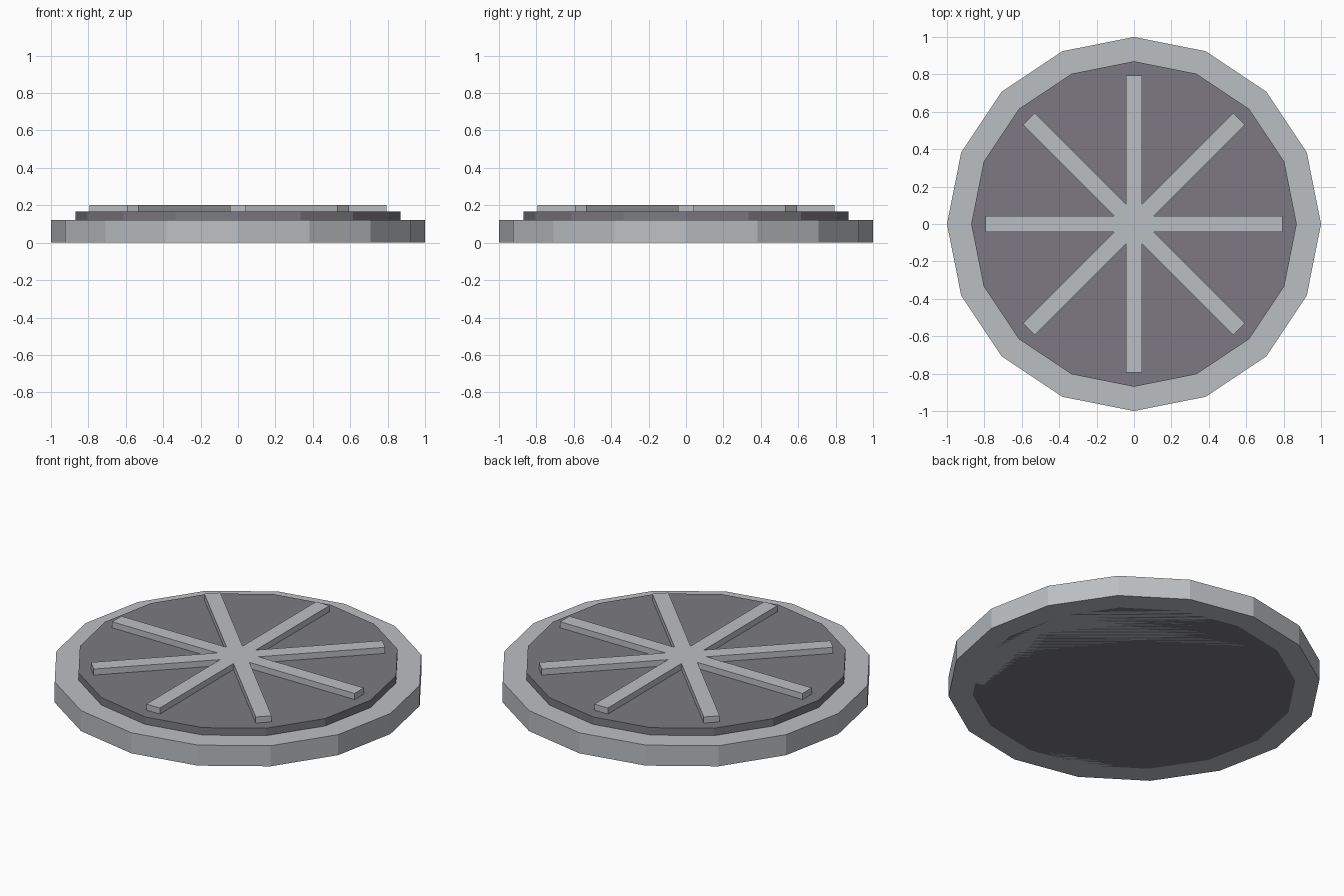
import bpy, math

if "Cube" in bpy.data.objects:
    bpy.data.objects.remove(bpy.data.objects["Cube"])

SIDES = 16

def material(name, color):
    m = bpy.data.materials.new(name)
    m.diffuse_color = (*color, 1)
    m.use_nodes = True
    m.node_tree.nodes["Principled BSDF"].inputs["Base Color"].default_value = m.diffuse_color
    return m

metal = material("light_metal", (0.50, 0.52, 0.54))
dark = material("dark_metal", (0.20, 0.195, 0.22))

def disc(name, radius, z0, z1, mat):
    bpy.ops.mesh.primitive_cylinder_add(vertices=SIDES, radius=radius, depth=z1 - z0,
                                        location=(0, 0, (z0 + z1) / 2))
    ob = bpy.context.object
    ob.name = name
    ob.data.materials.append(mat)
    return ob

def bar(name, angle, length, width, z0, z1):
    bpy.ops.mesh.primitive_cube_add(size=1, location=(0, 0, (z0 + z1) / 2),
                                    rotation=(0, 0, angle))
    ob = bpy.context.object
    ob.name = name
    ob.scale = (length, width, z1 - z0)
    ob.data.materials.append(mat := metal)
    return ob

# Outer base and raised inner plate (both reach the ground)
disc("base_rim", 1.0, 0.0, 0.122, metal)
disc("inner_plate", 0.87, 0.0, 0.166, dark)

# Four crossing bars make the eight spokes
for i in range(4):
    bar(f"spoke_bar_{i + 1}", i * math.pi / 4, 1.59, 0.087, 0.12, 0.202)
